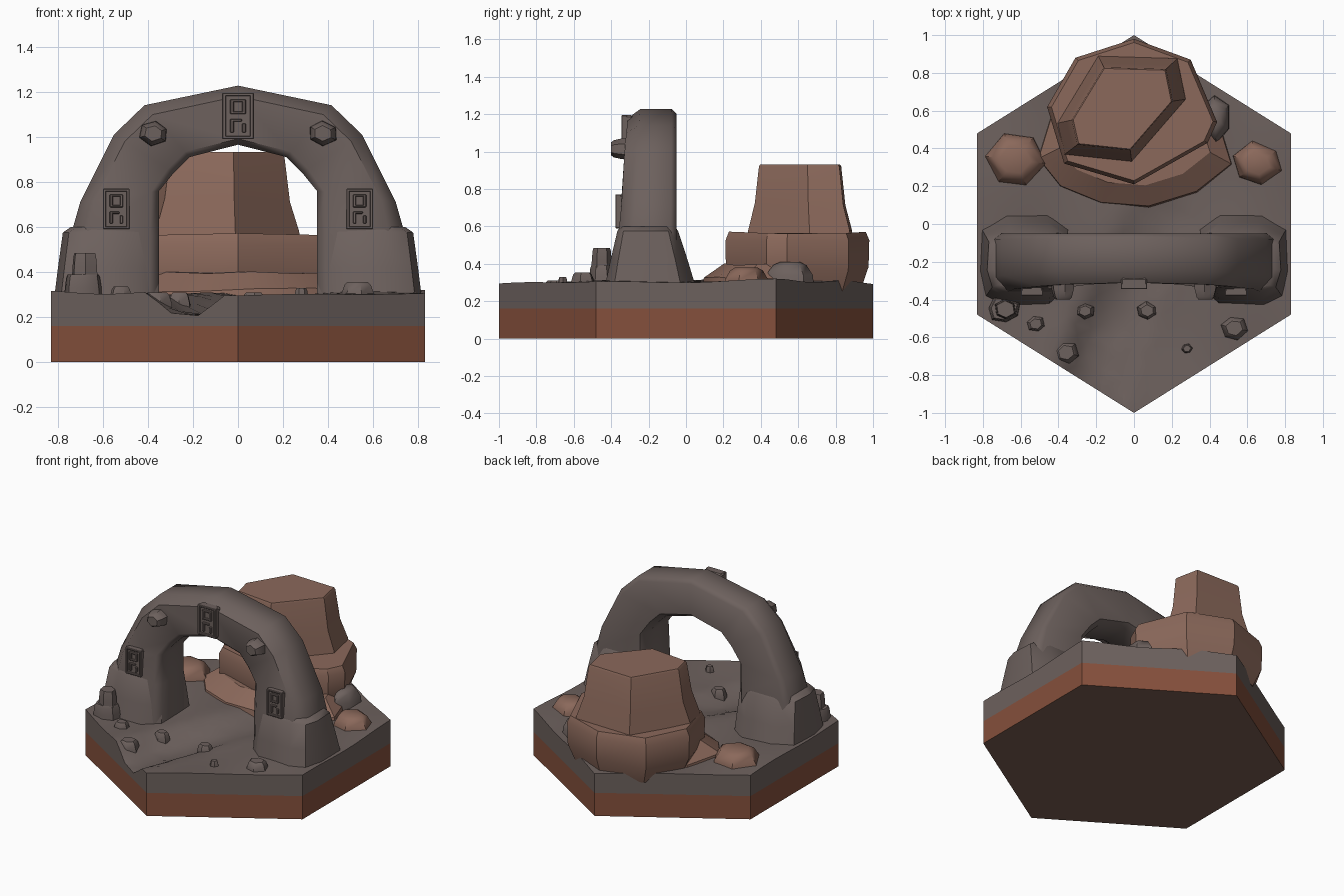
import bpy, bmesh, math, random
from mathutils import Vector, Matrix

if "Cube" in bpy.data.objects:
    bpy.data.objects.remove(bpy.data.objects["Cube"])

random.seed(4)


def material(name, col):
    m = bpy.data.materials.new(name)
    m.diffuse_color = (*col, 1)
    m.use_nodes = True
    m.node_tree.nodes["Principled BSDF"].inputs["Base Color"].default_value = m.diffuse_color
    return m


GREY = material("grey_rock", (0.152, 0.119, 0.110))
CLAY = material("red_clay", (0.235, 0.080, 0.045))
SAND = material("sandstone", (0.258, 0.140, 0.104))
DARK = material("dark_underside", (0.200, 0.112, 0.085))


def finish(bm, name, mat, bevel=0.0, smooth=0):
    bmesh.ops.recalc_face_normals(bm, faces=bm.faces)
    me = bpy.data.meshes.new(name)
    bm.to_mesh(me)
    bm.free()
    me.materials.append(mat)
    ob = bpy.data.objects.new(name, me)
    bpy.context.collection.objects.link(ob)
    if bevel:
        b = ob.modifiers.new("bevel", 'BEVEL')
        b.width, b.segments, b.angle_limit = bevel, 1, math.radians(28)
    if smooth:
        me.shade_smooth()
        me.set_sharp_from_angle(angle=math.radians(smooth))
    return ob


def loft(name, rings, mat, bevel=0.0, smooth=0):
    """Skin closed rings of equal point count, with end caps."""
    bm = bmesh.new()
    vs = [[bm.verts.new(p) for p in r] for r in rings]
    n = len(vs[0])
    for a, b in zip(vs, vs[1:]):
        for i in range(n):
            j = (i + 1) % n
            bm.faces.new((a[i], a[j], b[j], b[i]))
    bm.faces.new(vs[0][::-1])
    bm.faces.new(vs[-1])
    return finish(bm, name, mat, bevel, smooth)


def scaled(poly, c, s, z, wob=0.0):
    return [(c[0] + (x - c[0]) * s, c[1] + (y - c[1]) * s,
             z + random.uniform(-wob, wob)) for x, y in poly]


def stone(name, loc, rx, ry, h, mat, top=0.62, sides=6, forward=False):
    """Chunky faceted stone; forward=True points it towards -y."""
    ang = random.uniform(0, 1)
    dirs = [(math.cos(ang + math.tau * i / sides) * random.uniform(.88, 1.08),
             math.sin(ang + math.tau * i / sides) * random.uniform(.88, 1.08))
            for i in range(sides)]
    rot = Matrix.Rotation(math.pi / 2, 3, 'X') if forward else Matrix.Identity(3)
    rings = []
    for t, s in ((0, 1), (.5, .95), (.88, (top + .95) / 2), (1, top)):
        rings.append([Vector(loc) + rot @ Vector((dx * rx * s, dy * ry * s, h * t))
                      for dx, dy in dirs])
    return loft(name, rings, mat, smooth=45)


def box(name, x0, x1, y0, y1, z0, z1, mat, bevel=0.006):
    bm = bmesh.new()
    bmesh.ops.create_cube(bm, size=1)
    for v in bm.verts:
        v.co = ((x0 + x1) / 2 + v.co.x * (x1 - x0), (y0 + y1) / 2 + v.co.y * (y1 - y0),
                (z0 + z1) / 2 + v.co.z * (z1 - z0))
    return finish(bm, name, mat, bevel)


# hexagonal clay base with dark underside
HEX = [(0, -1), (.83, -.48), (.83, .48), (0, 1), (-.83, .48), (-.83, -.48)]
base = loft("clay_base", [[(x, y, z) for x, y in HEX] for z in (0, .16)], CLAY)
base.data.materials.append(DARK)
for p in base.data.polygons:
    if p.normal.z < -.5:
        p.material_index = 1

# grey ground with a dry gully running in from the front left edge
GULLY = [(-.25, -.9, .10, .2), (-.16, -.6, .085, .2), (-.04, -.33, .06, .18), (.12, .0, .03, .2)]


def ground_z(x, y):
    z = .295 + .014 * math.sin(6 * x + 2 * y + 2) * math.cos(5 * y - 3 * x) + .014 * abs(x)
    cut = 0
    for a, b in zip(GULLY, GULLY[1:]):
        d = Vector((b[0] - a[0], b[1] - a[1]))
        t = max(0, min(1, Vector((x - a[0], y - a[1])).dot(d) / d.length_squared))
        dep, wid = a[2] + (b[2] - a[2]) * t, a[3] + (b[3] - a[3]) * t
        dist = math.hypot(x - a[0] - d.x * t, y - a[1] - d.y * t)
        cut = max(cut, dep * min(1, 1.5 * max(0, 1 - dist / wid)))
    return z - cut


bm = bmesh.new()
N = 14
grid = [[bm.verts.new((0, 0, ground_z(0, 0)))]]
for i in range(1, N + 1):
    ring = []
    for s in range(6):
        a, b = Vector(HEX[s]), Vector(HEX[(s + 1) % 6])
        for j in range(i):
            p = a.lerp(b, j / i) * (i / N)
            if i < N:
                p += Vector((random.uniform(-.015, .015), random.uniform(-.015, .015)))
            ring.append(bm.verts.new((p.x, p.y, ground_z(p.x, p.y))))
    grid.append(ring)
for i in range(1, N + 1):
    o, n = grid[i], grid[i - 1]
    for s in range(6):
        for j in range(i):
            k = s * i + j
            m = s * (i - 1) + j
            bm.faces.new((o[k], o[(k + 1) % len(o)], n[m % len(n)]))
            if j < i - 1:
                bm.faces.new((o[(k + 1) % len(o)], n[(m + 1) % len(n)], n[m % len(n)]))
rim = grid[N]
foot = [bm.verts.new((v.co.x, v.co.y, .16)) for v in rim]
for i in range(len(rim)):
    j = (i + 1) % len(rim)
    bm.faces.new((rim[i], foot[i], foot[j], rim[j]))
bm.faces.new(foot)
finish(bm, "ground", GREY, smooth=25)

# stone arch: outer x, z, inner x, z, front y, back y for half the span
HALF = [(.76, .26, .35, .26, -.37, -.04), (.74, .57, .35, .56, -.36, -.05),
        (.70, .71, .35, .76, -.345, -.05), (.55, 1.01, .285, .84, -.33, -.05),
        (.415, 1.14, .215, .91, -.32, -.05), (0, 1.227, 0, .965, -.31, -.05)]
SPAN = HALF + [(-a, b, -c, d, e, f) for a, b, c, d, e, f in HALF[-2::-1]]
SECTION = [(0, .12), (.1, 0), (.82, 0), (1, .25), (1, .9), (.9, 1), (.1, 1), (0, .85)]
loft("arch", [[(ix + (ox - ix) * u, f + (b - f) * v, iz + (oz - iz) * u) for u, v in SECTION]
              for ox, oz, ix, iz, f, b in SPAN], GREY, smooth=50)

# arch feet, knobs and carved side panels, mirrored
FOOT = [(.35, -.34), (.45, -.43), (.69, -.44), (.79, -.39), (.82, -.25),
        (.81, -.02), (.68, .06), (.46, .06), (.35, -.02)]


def carved_panel(name, cx, cz, w, h, y):
    """Slab with a raised rim and abstract raised bars."""
    x0, x1, z0, z1 = cx - w / 2, cx + w / 2, cz - h / 2, cz + h / 2
    box(name + "_slab", x0, x1, y + .012, y + .06, z0, z1, GREY, .01)
    bars = [(0, 1, 0, .07), (0, 1, .93, 1), (0, .12, 0, 1), (.88, 1, 0, 1),
            (.25, .75, .80, .86), (.25, .37, .56, .86), (.63, .75, .56, .86),
            (.25, .75, .54, .60), (.25, .37, .14, .42), (.25, .62, .38, .44), (.63, .75, .14, .34)]
    for k, (a, b, c, d) in enumerate(bars):
        box(f"{name}_bar_{k}", x0 + a * w, x0 + b * w, y, y + .03, z0 + c * h, z0 + d * h, GREY, .003)


for side, s in (("left", -1), ("right", 1)):
    rings = []
    for z, k in ((.25, 0), (.42, .5), (.575, 1)):
        rings.append([(s * (x + ((.352 + (x - .35) * .905) - x) * k),
                       y + ((-.367 + (y + .44) * .65) - y) * k, z) for x, y in FOOT])
    rings.append([(s * (.54 + (abs(x) - .54) * .85), -.21 + (y + .21) * .9, .60)
                  for x, y, z in rings[-1]])
    loft(side + "_arch_foot", rings, GREY, smooth=45)
    stone(side + "_arch_knob", (s * .375, -.29, 1.015), .068, .058, .11, GREY, .6, 6, True)
    carved_panel(side + "_panel", s * .54, .68, .118, .18, -.378)
carved_panel("keystone_panel", 0, 1.092, .14, .205, -.345)

# sandstone mesa: apron, wide tier, tall tier
C = (0, .6)
TIER = [(0, .21), (.39, .43), (.44, .54), (.30, .87), (0, .98), (-.31, .88), (-.46, .62), (-.37, .32)]
APRON = [(.08, .08), (.34, .16), (.53, .31), (.44, .6), (0, .85), (-.44, .6), (-.52, .34), (-.4, .19), (-.18, .1)]
loft("mesa_apron", [scaled(APRON, C, 1.0, .23), scaled(APRON, C, .97, .32, .012),
                    scaled(APRON, C, .76, .40, .01)], SAND, smooth=30)
loft("mesa_lower_tier", [scaled(TIER, C, .86, .24), scaled(TIER, C, .99, .37, .02),
                         scaled(TIER, C, 1.0, .52, .008), scaled(TIER, C, .95, .57, .008)], SAND, smooth=30)
TOP = [(-.16, .83), (.17, .82), (.205, .65), (-.02, .39), (-.30, .42), (-.33, .55)]
CT = (-.05, .61)
loft("mesa_upper_tier", [scaled(TOP, CT, 1.3, .5), scaled(TOP, CT, 1.26, .58),
                         scaled(TOP, CT, 1.1, .72, .01), scaled(TOP, CT, 1.0, .92),
                         scaled(TOP, CT, .97, .932)], SAND, smooth=30)

# side sandstone boulders and the grey mound beside the mesa
stone("left_boulder", (-.63, .34, .25), .165, .145, .14, SAND, .5)
stone("right_boulder", (.65, .32, .25), .14, .12, .13, SAND, .5)
stone("mound", (.43, .56, .27), .09, .13, .14, GREY, .4)

# scattered stones: x, y, radius, top z
stone("stacked_stone_lower", (-.69, -.45, .27), .09, .08, .12, GREY, .8, 7)
stone("stacked_stone_upper", (-.68, -.45, .36), .062, .06, .125, GREY, .8, 6)
for k, (x, y, r, z) in enumerate([(-.52, -.53, .055, .335), (-.36, -.68, .075, .31),
                                  (-.26, -.46, .055, .31), (.07, -.46, .058, .31),
                                  (.53, -.55, .075, .355), (.28, -.66, .034, .33)]):
    stone(f"small_stone_{k}", (x, y, z - .1), r, r * .9, .1, GREY, .6)
